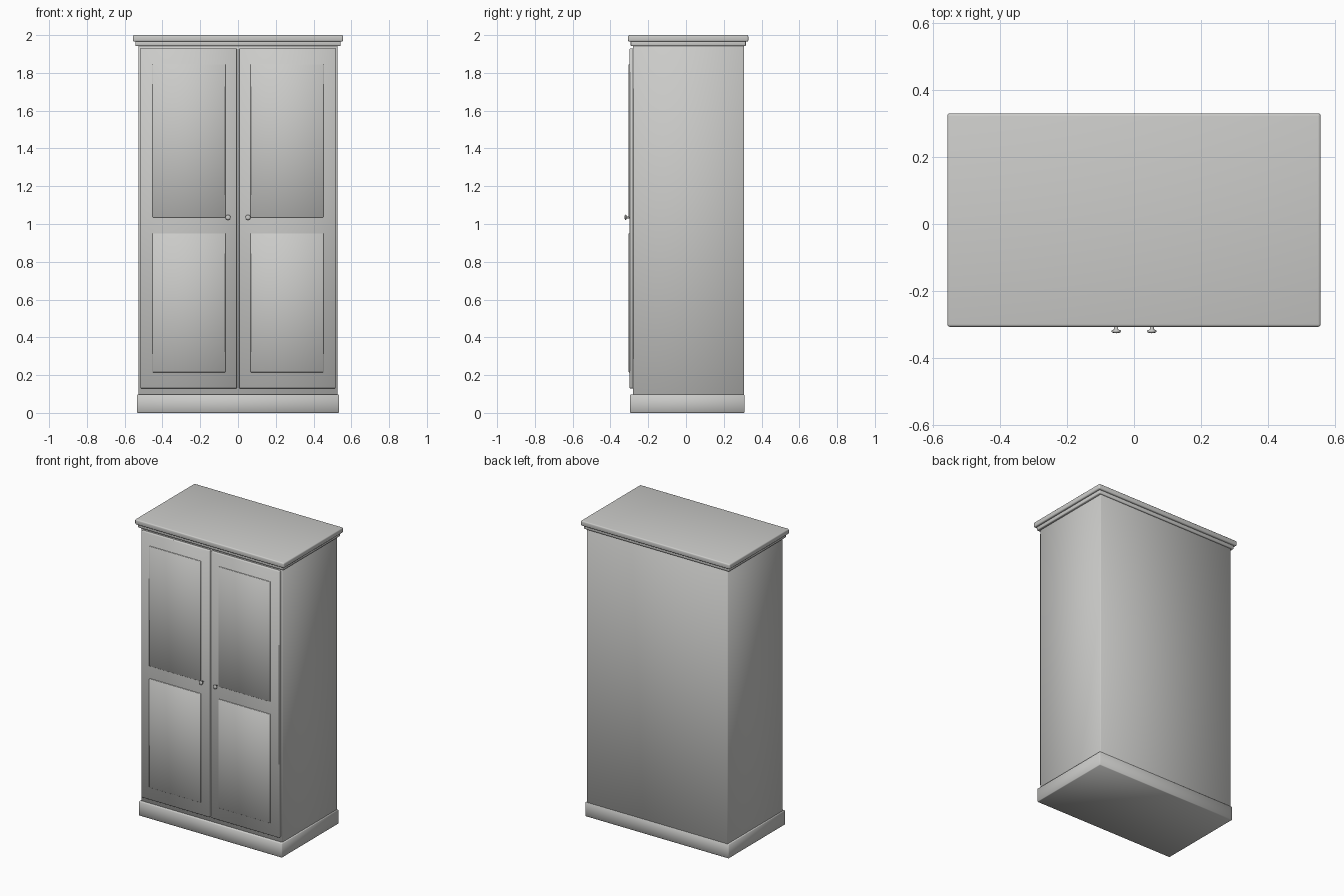
import bpy
import bmesh
import math
from mathutils import Matrix

if "Cube" in bpy.data.objects:
    bpy.data.objects.remove(bpy.data.objects["Cube"], do_unlink=True)

GREY = (0.6, 0.6, 0.585, 1)
paint = bpy.data.materials.new("warm grey paint")
paint.use_nodes = True
paint.diffuse_color = GREY
paint.node_tree.nodes["Principled BSDF"].inputs["Base Color"].default_value = GREY


def add_object(name, bm):
    bmesh.ops.recalc_face_normals(bm, faces=bm.faces)
    mesh = bpy.data.meshes.new(name)
    bm.to_mesh(mesh)
    bm.free()
    mesh.materials.append(paint)
    for poly in mesh.polygons:
        poly.use_smooth = True
    obj = bpy.data.objects.new(name, mesh)
    bpy.context.collection.objects.link(obj)
    return obj


def box(name, x, y, z, bevel, segments=1):
    """Softly bevelled box spanning the given (low, high) ranges."""
    bm = bmesh.new()
    bmesh.ops.create_cube(bm, size=1)
    for v in bm.verts:
        v.co = [(lo + hi) / 2 + c * (hi - lo) for c, (lo, hi) in zip(v.co, (x, y, z))]
    bmesh.ops.bevel(bm, geom=bm.edges[:], offset=bevel, segments=segments,
                    profile=0.5, affect='EDGES')
    return add_object(name, bm)


def lathe(name, profile, location, steps=20):
    """Turn a (radius, height) profile so that its axis points to the front."""
    bm = bmesh.new()
    verts = [bm.verts.new((r, 0, h)) for r, h in profile]
    edges = [bm.edges.new(pair) for pair in zip(verts, verts[1:])]
    bmesh.ops.spin(bm, geom=verts + edges, cent=(0, 0, 0), axis=(0, 0, 1),
                   angle=math.tau, steps=steps)
    bmesh.ops.remove_doubles(bm, verts=bm.verts, dist=0.0001)
    bmesh.ops.transform(bm, verts=bm.verts, matrix=Matrix.Translation(location)
                        @ Matrix.Rotation(math.pi / 2, 4, 'X'))
    return add_object(name, bm)


# Carcass, base and stepped cornice
box("carcass", (-0.527, 0.527), (-0.28, 0.307), (0.05, 1.955), 0.003)
box("plinth", (-0.536, 0.536), (-0.296, 0.31), (0, 0.097), 0.004)
box("cornice_moulding", (-0.543, 0.543), (-0.293, 0.317), (1.942, 1.97), 0.005, 2)
box("cornice_top", (-0.557, 0.557), (-0.307, 0.33), (1.965, 2.0), 0.008, 3)

# Doors, each with two raised panels and a turned knob
KNOB = [(0, 0), (0.006, 0), (0.006, 0.017), (0.012, 0.018), (0.014, 0.021),
        (0.013, 0.025), (0.008, 0.027), (0, 0.028)]
for side, s in (("right", -1), ("left", 1)):
    def span(a, b):
        return tuple(sorted((s * a, s * b)))

    box(side + "_door", span(0.006, 0.516), (-0.298, -0.276), (0.13, 1.93), 0.003)
    for level, z in (("upper", (1.035, 1.845)), ("lower", (0.215, 0.95))):
        box(f"{side}_{level}_panel", span(0.067, 0.452), (-0.304, -0.29), z, 0.002)
    lathe(side + "_knob", KNOB, (s * 0.053, -0.298, 1.035))

bpy.context.view_layer.update()
